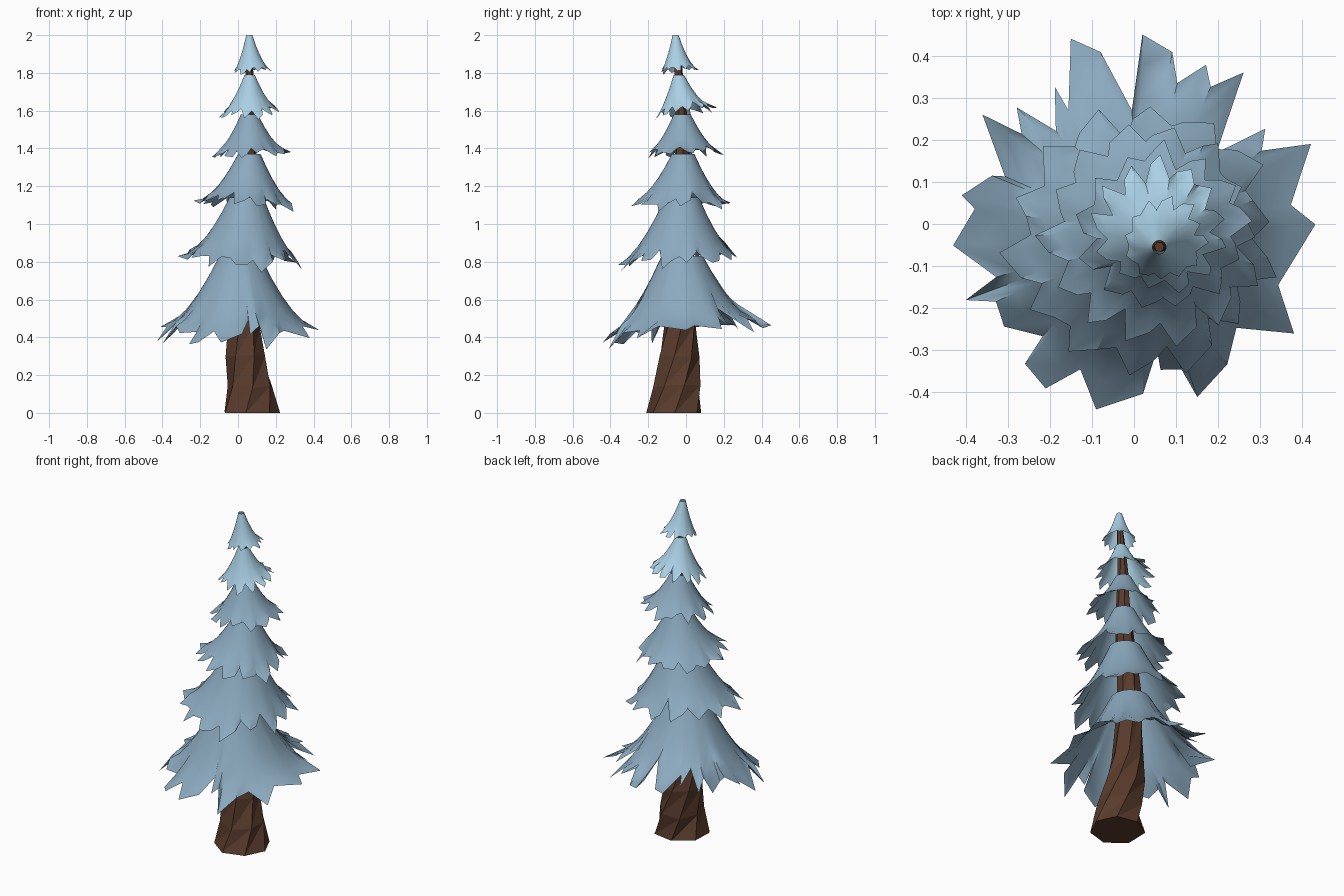
import bpy, bmesh, math, random
from mathutils import Vector

random.seed(4)

default = bpy.data.objects.get("Cube")
if default:
    bpy.data.objects.remove(default, do_unlink=True)


def make_material(name, colour):
    mat = bpy.data.materials.new(name)
    mat.use_nodes = True
    mat.diffuse_color = (*colour, 1)
    shader = mat.node_tree.nodes["Principled BSDF"]
    shader.inputs["Base Color"].default_value = (*colour, 1)
    shader.inputs["Roughness"].default_value = 0.9
    return mat


def finish(name, bm, mat, smooth_angle=None):
    mesh = bpy.data.meshes.new(name)
    bm.to_mesh(mesh)
    bm.free()
    mesh.materials.append(mat)
    obj = bpy.data.objects.new(name, mesh)
    bpy.context.collection.objects.link(obj)
    if smooth_angle is not None:
        bpy.ops.object.select_all(action="DESELECT")
        obj.select_set(True)
        bpy.context.view_layer.objects.active = obj
        bpy.ops.object.shade_smooth_by_angle(angle=math.radians(smooth_angle))
    return obj


def bridge(bm, lower, upper, triangles=False):
    count = len(lower)
    for i in range(count):
        j = (i + 1) % count
        if triangles:
            bm.faces.new((lower[i], lower[j], upper[j]))
            bm.faces.new((lower[i], upper[j], upper[i]))
        else:
            bm.faces.new((lower[i], lower[j], upper[j], upper[i]))


def jagged_outline(teeth, radius):
    """Irregular leaf tips: notch, long point, blunt shoulder."""
    points = []
    step = math.tau / teeth
    start = random.random()
    for k in range(teeth):
        length = random.uniform(0.86, 1.0)
        for offset, reach in ((0, random.uniform(0.68, 0.8)),
                              (random.uniform(0.25, 0.45), length),
                              (random.uniform(0.65, 0.85), length * 0.9)):
            angle = start + (k + offset) * step
            points.append((angle, reach * radius))
    return points


def build_tier(name, mat, top, top_radius, rim, radius, tilt, outline):
    """Concave flared shell, open at both ends, cut into leaf points at the rim."""
    bm = bmesh.new()
    top, rim = Vector(top), Vector(rim)
    rings = []
    droops = [random.uniform(-0.07, 0.07) for _ in outline]
    for s in (1.0, 0.8, 0.6, 0.4, 0.2, 0.0):
        ring = []
        for (angle, reach), droop in zip(outline, droops):
            r = top_radius + (reach - top_radius) * s
            u = min(1.0, (r - top_radius) / (radius - top_radius))
            fall = 0.75 * (1 - (1 - u) ** 1.9) + 0.25 * u
            centre = top.lerp(rim, u)
            x, y = r * math.cos(angle), r * math.sin(angle)
            z = top.z + (rim.z - top.z) * fall
            z += (tilt[0] * x + tilt[1] * y) * u + droop * radius * s ** 4
            ring.append(bm.verts.new((centre.x + x, centre.y + y, z)))
        rings.append(ring)
    for lower, upper in zip(rings, rings[1:]):
        bridge(bm, lower, upper)
    return finish(name, bm, mat, 35)


bark = make_material("dark brown bark", (0.10, 0.044, 0.025))
needles = make_material("dusty blue needles", (0.26, 0.40, 0.52))
frost = make_material("pale blue needles", (0.40, 0.63, 0.78))

# Trunk: twisted, faceted and slightly bent, tapering to the tip
bm = bmesh.new()
sides = 7
rings = []
for level, (z, cx, cy, r) in enumerate((
        (0.01, 0.075, -0.06, 0.155), (0.14, 0.065, -0.045, 0.125),
        (0.30, 0.04, -0.035, 0.108), (0.46, 0.02, -0.03, 0.09),
        (0.80, 0.01, -0.025, 0.075), (1.15, 0.04, -0.025, 0.058),
        (1.40, 0.06, -0.02, 0.04), (1.60, 0.06, -0.025, 0.032),
        (1.81, 0.06, -0.04, 0.022), (1.98, 0.06, -0.055, 0.012))):
    ring = []
    for i in range(sides):
        a = math.tau * i / sides + 0.32 * level
        k = r * random.uniform(0.92, 1.06)
        dip = random.uniform(-0.01, 0.01)
        ring.append(bm.verts.new((cx + k * math.cos(a), cy + k * math.sin(a), z + dip)))
    rings.append(ring)
for v in rings[0]:
    v.co.z = max(0.0, v.co.z - 0.01)
for lower, upper in zip(rings, rings[1:]):
    bridge(bm, lower, upper, triangles=True)
bm.faces.new(rings[0][::-1])
bm.faces.new(rings[-1])
finish("trunk", bm, bark)

# Lowest tier has its own broad leaf outline, in hundredths
broad_leaves = (
    (43, 0), (37, 5), (42, 19), (30, 18), (31, 23), (19, 18), (26, 36), (18, 33),
    (17, 38), (10, 34), (9, 41), (2, 45), (-1, 28), (-8, 41), (-15, 44),
    (-16, 27), (-19, 33), (-19, 23), (-28, 28), (-27, 22), (-36, 26), (-31, 12),
    (-34, 12), (-41, 7), (-38, 4), (-43, -5), (-33, -12), (-40, -18), (-33, -18),
    (-31, -24), (-22, -26), (-26, -33), (-21, -39), (-13, -34), (-9, -44),
    (2, -40), (5, -29), (6, -34), (11, -34), (15, -41), (22, -33), (24, -24),
    (38, -26), (34, -14))
outline = [(math.atan2(y, x), math.hypot(x, y) / 100) for x, y in broad_leaves]
build_tier("tier_1", needles, (0.01, -0.02, 0.83), 0.11, (0, 0, 0.405), 0.45,
           (0, 0.11), outline)

# Upper tiers: top centre, top radius, rim centre, rim radius, tilt, leaf count
tiers = (
    ((0.045, -0.02, 1.14), 0.09, (0.015, -0.035, 0.79), 0.345, (-0.06, 0.08), 14),
    ((0.06, -0.015, 1.37), 0.06, (0.04, -0.03, 1.09), 0.28, (-0.05, 0), 14),
    ((0.06, -0.02, 1.58), 0.045, (0.07, -0.01, 1.36), 0.215, (0.04, 0.05), 13),
    ((0.062, -0.038, 1.79), 0.027, (0.065, 0, 1.58), 0.17, (0.08, 0.15), 13),
    ((0.06, -0.055, 2.0), 0.016, (0.075, -0.035, 1.80), 0.108, (0.1, 0.12), 12),
)
for number, (top, r0, rim, radius, tilt, teeth) in enumerate(tiers, start=2):
    build_tier(f"tier_{number}", frost if number > 4 else needles, top, r0, rim,
               radius, tilt, jagged_outline(teeth, radius))
